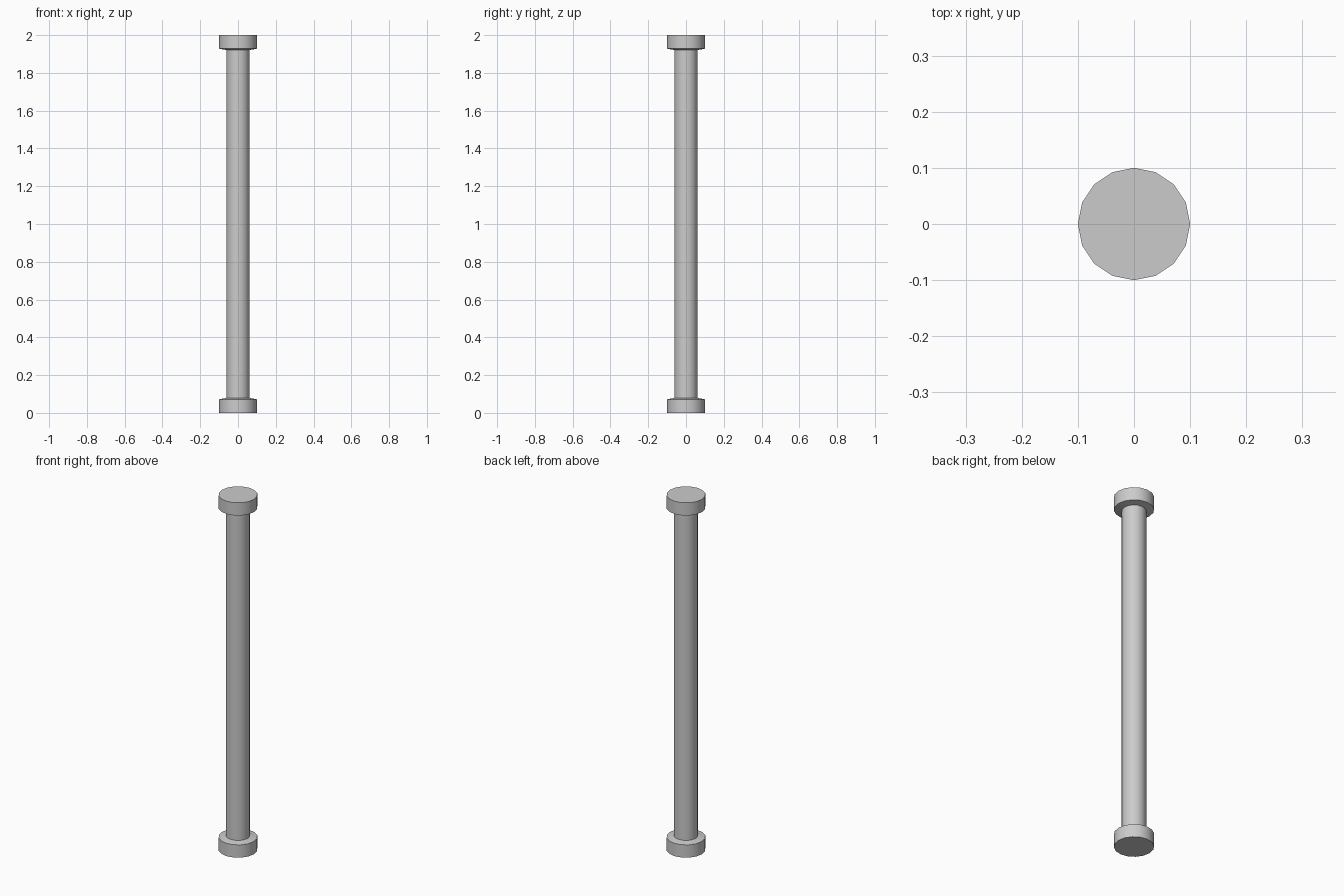
import bpy, bmesh
from math import cos, sin, tau, radians

if "Cube" in bpy.data.objects:
    bpy.data.objects.remove(bpy.data.objects["Cube"])

SIDES = 16


def lathe(name, profile):
    """Revolve (radius, z) points around z and close both ends."""
    bm = bmesh.new()
    rings = [[bm.verts.new((r * cos(tau * i / SIDES), r * sin(tau * i / SIDES), z))
              for i in range(SIDES)] for r, z in profile]
    for low, high in zip(rings, rings[1:]):
        for i in range(SIDES):
            j = (i + 1) % SIDES
            bm.faces.new((low[i], low[j], high[j], high[i]))
    bm.faces.new(rings[0][::-1])
    bm.faces.new(rings[-1])
    mesh = bpy.data.meshes.new(name)
    bm.to_mesh(mesh)
    bm.free()
    obj = bpy.data.objects.new(name, mesh)
    bpy.context.collection.objects.link(obj)
    bpy.ops.object.select_all(action='DESELECT')
    obj.select_set(True)
    bpy.context.view_layer.objects.active = obj
    bpy.ops.object.shade_smooth_by_angle(angle=radians(30))
    return obj


# One continuous post: foot disc, slim shaft and matching top disc,
# with shoulders that rise slightly towards the shaft
half = [(0.10, 0.0), (0.10, 0.072), (0.061, 0.079)]
lathe("post", half + [(r, 2.0 - z) for r, z in reversed(half)])
